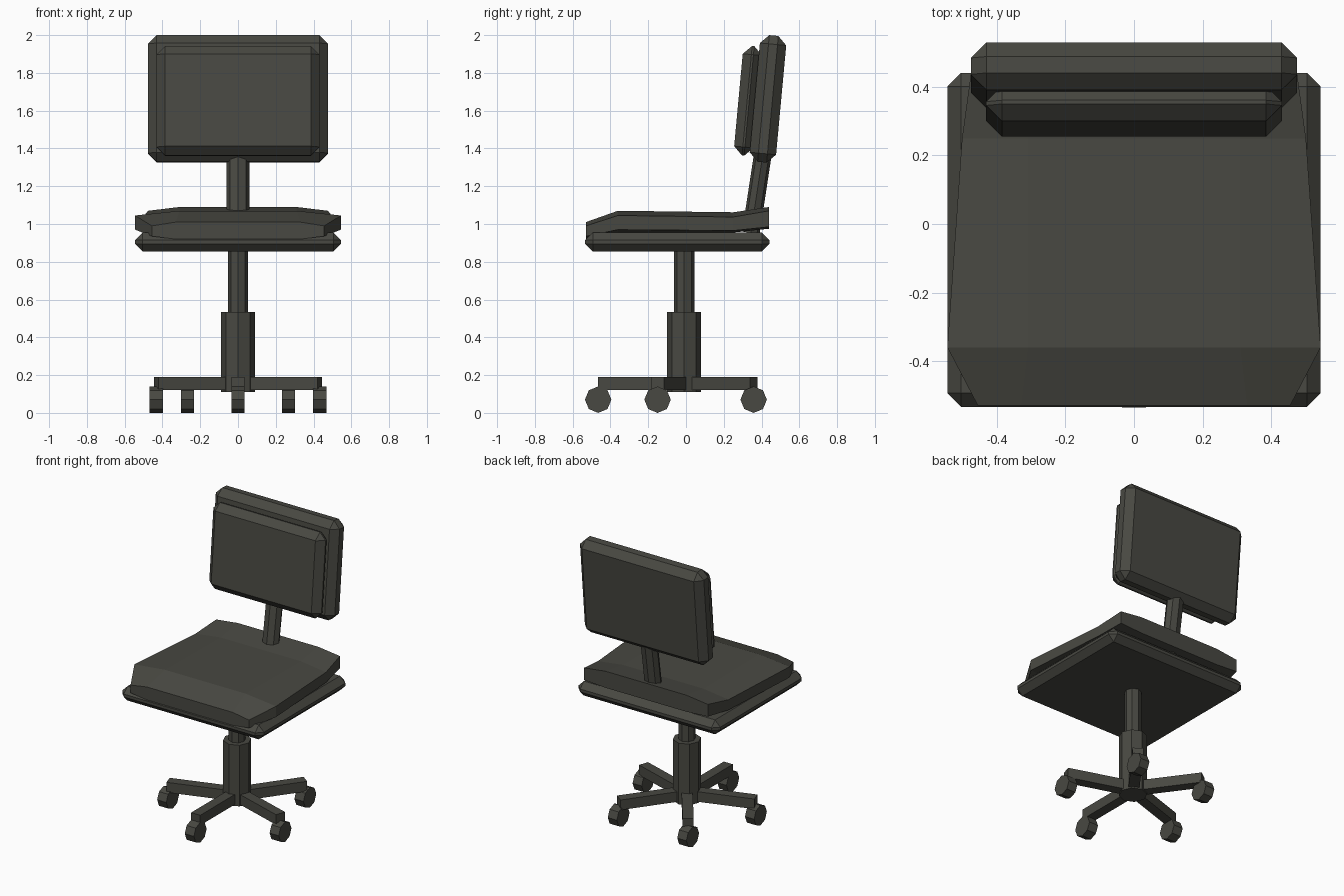
import bpy, bmesh, math
from mathutils import Matrix

if "Cube" in bpy.data.objects:
    bpy.data.objects.remove(bpy.data.objects["Cube"])

mat = bpy.data.materials.new("charcoal")
mat.diffuse_color = (0.065, 0.065, 0.054, 1)
mat.use_nodes = True
mat.node_tree.nodes["Principled BSDF"].inputs["Base Color"].default_value = mat.diffuse_color
CY = -0.01                      # y of the central column
TILT = math.radians(-5.3)       # backrest lean


def finish(name, bm, matrix=Matrix()):
    bmesh.ops.recalc_face_normals(bm, faces=bm.faces)
    mesh = bpy.data.meshes.new(name)
    bm.to_mesh(mesh)
    bm.free()
    mesh.transform(matrix)
    mesh.materials.append(mat)
    ob = bpy.data.objects.new(name, mesh)
    bpy.context.collection.objects.link(ob)
    return ob


def box(name, size, loc, rot=Matrix(), bevel=0.0):
    bm = bmesh.new()
    bmesh.ops.create_cube(bm, size=1, matrix=Matrix.Diagonal((*size, 1)))
    if bevel:
        bmesh.ops.bevel(bm, geom=bm.edges[:], offset=bevel, segments=1,
                        affect='EDGES', profile=0.5)
    return finish(name, bm, Matrix.Translation(loc) @ rot)


def octagon(name, radius, depth, loc, rot=Matrix()):
    bm = bmesh.new()
    bmesh.ops.create_cone(bm, cap_ends=True, segments=8, radius1=radius,
                          radius2=radius, depth=depth)
    return finish(name, bm, Matrix.Translation(loc) @ rot)


# Five legs with casters, all casters rolling forward
R = 0.455
for i in range(5):
    a = math.radians(-90 + 72 * i)
    c, s = math.cos(a), math.sin(a)
    box(f"base_leg_{i + 1}", (R, 0.07, 0.07),
        (c * R / 2, CY + s * R / 2, 0.155), Matrix.Rotation(a, 4, 'Z'))
    octagon(f"caster_{i + 1}", 0.07, 0.07, (c * R, CY + s * R, 0.07),
            Matrix.Rotation(math.pi / 2, 4, 'Y'))

# Telescoping column
octagon("lower_column", 0.09, 0.425, (0, CY, 0.3225))
octagon("upper_column", 0.054, 0.38, (0, CY, 0.69))

# Seat pan
box("seat_pan", (1.09, 0.975, 0.1), (0, -0.046, 0.905), bevel=0.04)

# Seat cushion: one row per y station
# (y, inner x, outer x, inner top, outer top, inner bottom, outer bottom)
rows = [(-0.53, 0.33, 0.456, 1.01, 0.99, 0.92, 0.935),
        (-0.36, 0.31, 0.545, 1.07, 1.045, 0.955, 0.97),
        (0.25, 0.31, 0.502, 1.062, 1.037, 0.955, 0.965),
        (0.44, 0.31, 0.476, 1.09, 1.07, 0.975, 0.985)]
bm = bmesh.new()
rings = []
for y, xi, xo, ti, to, bi, bo in rows:
    pts = [(-xo, to), (-xi, ti), (xi, ti), (xo, to),
           (xo, bo), (xi, bi), (-xi, bi), (-xo, bo)]
    rings.append([bm.verts.new((x, y, z)) for x, z in pts])
for a, b in zip(rings, rings[1:]):
    for k in range(8):
        n = (k + 1) % 8
        bm.faces.new((a[k], a[n], b[n], b[k]))
bm.faces.new(rings[0])
bm.faces.new(rings[-1])
finish("seat_cushion", bm)

# Backrest post
octagon("back_post", 0.06, 0.5, (0, 0.381, 1.2),
        Matrix.Rotation(math.radians(-8.7), 4, 'X')
        @ Matrix.Diagonal((1, 0.78, 1, 1)))

# Backrest shell and its cushion
lean = Matrix.Rotation(TILT, 4, 'X')
box("backrest_shell", (0.953, 0.14, 0.673), (0, 0.434, 1.6625), lean, 0.046)
box("backrest_cushion", (0.863, 0.103, 0.583), (0, 0.329, 1.652), lean, 0.046)
